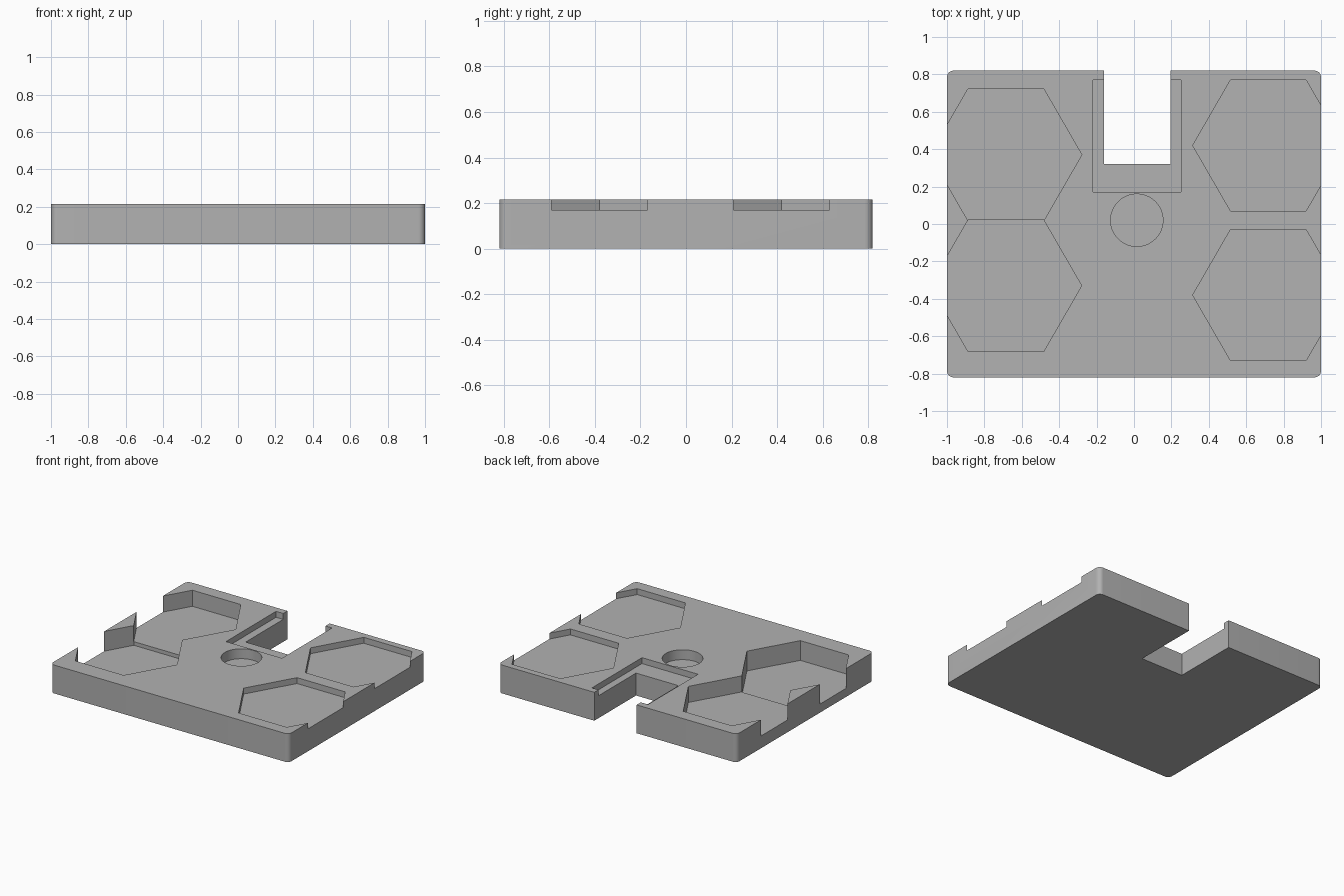
import bpy, bmesh, math
from mathutils import Matrix, Vector

if "Cube" in bpy.data.objects:
    bpy.data.objects.remove(bpy.data.objects["Cube"], do_unlink=True)

HEIGHT = 0.215
WIDTH, DEPTH = 2.0, 1.64
ABOVE = 0.1  # cutter overshoot past the surface


def make_object(name, bm):
    mesh = bpy.data.meshes.new(name)
    bmesh.ops.recalc_face_normals(bm, faces=bm.faces)
    bm.to_mesh(mesh)
    bm.free()
    obj = bpy.data.objects.new(name, mesh)
    bpy.context.collection.objects.link(obj)
    return obj


def box(x0, x1, y0, y1, z0, z1):
    bm = bmesh.new()
    size = Vector((x1 - x0, y1 - y0, z1 - z0))
    mid = Vector((x0 + x1, y0 + y1, z0 + z1)) / 2
    bmesh.ops.create_cube(bm, size=1, matrix=Matrix.Translation(mid) @ Matrix.Diagonal((*size, 1)))
    return bm


def prism(x, y, radius, sides, depth):
    """Upright prism sunk into the top surface by depth."""
    bm = bmesh.new()
    tall = depth + ABOVE
    bmesh.ops.create_cone(bm, cap_ends=True, segments=sides, radius1=radius, radius2=radius, depth=tall)
    # Point one corner along x
    corner = max(bm.verts, key=lambda v: v.co.x).co
    turn = Matrix.Rotation(-math.atan2(corner.y, corner.x), 4, 'Z')
    bm.transform(Matrix.Translation((x, y, HEIGHT - depth + tall / 2)) @ turn)
    return bm


def cut(target, name, bm):
    cutter = make_object(name, bm)
    cutter.hide_render = True
    mod = target.modifiers.new(name, 'BOOLEAN')
    mod.operation = 'DIFFERENCE'
    mod.solver = 'EXACT'
    mod.object = cutter
    bpy.context.view_layer.objects.active = target
    bpy.ops.object.modifier_apply(modifier=mod.name)
    bpy.data.objects.remove(cutter, do_unlink=True)


# Grey material
grey = bpy.data.materials.new("plain_grey")
grey.use_nodes = True
colour = (0.445, 0.445, 0.445, 1)
grey.diffuse_color = colour
grey.node_tree.nodes["Principled BSDF"].inputs["Base Color"].default_value = colour

# Slab with rounded upright corners
bm = box(-WIDTH / 2, WIDTH / 2, -DEPTH / 2, DEPTH / 2, 0, HEIGHT)
upright = [e for e in bm.edges if abs(e.verts[0].co.z - e.verts[1].co.z) > 0.1]
bmesh.ops.bevel(bm, geom=upright, offset=0.035, segments=8, profile=0.5, affect='EDGES')
tray = make_object("tray_base", bm)
tray.data.materials.append(grey)

# Hexagonal pockets, open at the sides: x, y, radius, depth
pockets = {
    "front_right_pocket": (-0.685, -0.33, 0.405, 0.15),
    "back_right_pocket": (-0.685, 0.37, 0.406, 0.122),
    "front_left_pocket": (0.718, -0.38, 0.404, 0.045),
    "back_left_pocket": (0.718, 0.42, 0.404, 0.045),
}
for name, (x, y, radius, depth) in pockets.items():
    cut(tray, name, prism(x, y, radius, 6, depth))

# Round pocket
cut(tray, "round_pocket", prism(0.015, 0.02, 0.14, 64, 0.075))

# Shallow ledge and the slot through the back
cut(tray, "slot_ledge", box(-0.22, 0.25, 0.17, 0.77, HEIGHT - 0.045, HEIGHT + ABOVE))
cut(tray, "back_slot", box(-0.16, 0.195, 0.32, DEPTH / 2 + ABOVE, -ABOVE, HEIGHT + ABOVE))

# Smooth curves, sharp edges
bpy.ops.object.select_all(action='DESELECT')
tray.select_set(True)
bpy.context.view_layer.objects.active = tray
bpy.ops.object.shade_smooth_by_angle(angle=math.radians(30))
